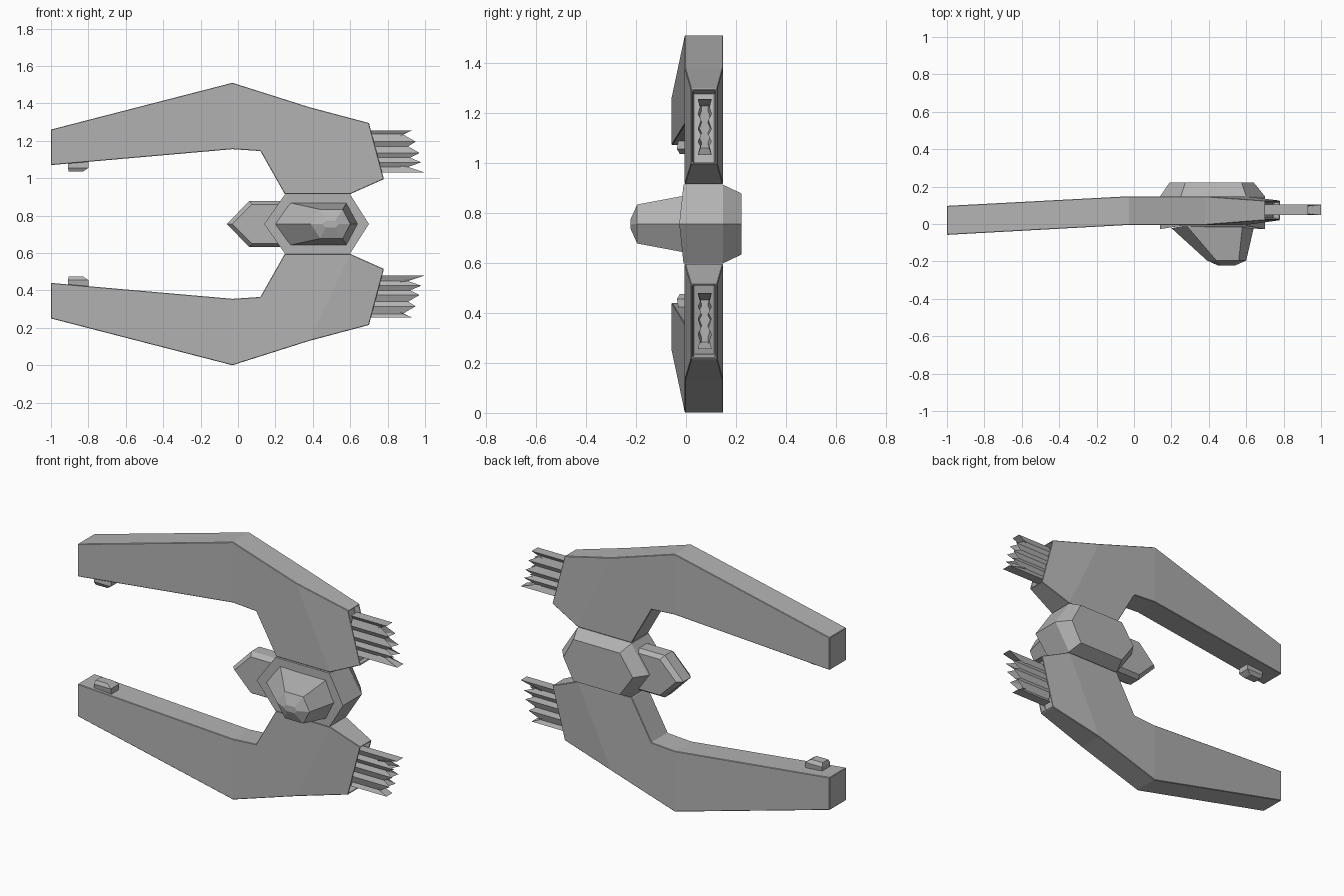
import bpy, bmesh
from mathutils import Vector

cube = bpy.data.objects.get("Cube")
if cube:
    bpy.data.objects.remove(cube)

MID = 0.755  # height of the mirror plane

hull = bpy.data.materials.new("hull grey")
hull.use_nodes = True
hull.diffuse_color = (0.45, 0.45, 0.45, 1)
hull.node_tree.nodes["Principled BSDF"].inputs["Base Color"].default_value = hull.diffuse_color


def finish(name, bm, bevel=0):
    bmesh.ops.recalc_face_normals(bm, faces=bm.faces)
    mesh = bpy.data.meshes.new(name)
    bm.to_mesh(mesh)
    bm.free()
    mesh.materials.append(hull)
    ob = bpy.data.objects.new(name, mesh)
    bpy.context.collection.objects.link(ob)
    if bevel:
        mod = ob.modifiers.new("edge", "BEVEL")
        mod.width = bevel
        mod.segments = 1
        mod.limit_method = "ANGLE"
    return ob


def loft(name, rings, bevel=0):
    """Skin a row of equal-length rings and close both ends."""
    bm = bmesh.new()
    rows = [[bm.verts.new(p) for p in ring] for ring in rings]
    for a, b in zip(rows, rows[1:]):
        for i in range(len(a)):
            j = (i + 1) % len(a)
            bm.faces.new((a[i], a[j], b[j], b[i]))
    bm.faces.new(rows[0])
    bm.faces.new(rows[-1])
    return finish(name, bm, bevel)


def hexagon(x0, x1, x2, x3, half, y, y_tip=None):
    """Hexagon facing the front, with its points at x0 and x3."""
    tip = y if y_tip is None else y_tip
    return [(x0, tip, MID), (x1, y, MID + half), (x2, y, MID + half),
            (x3, tip, MID), (x2, y, MID - half), (x1, y, MID - half)]


# Arm outline: x, z, front y, back y
F, B = -0.005, 0.148
ARM = [(-1, 1.26, -0.058, 0.097), (-0.03, 1.51, F, B), (0.38, 1.38, F, B),
       (0.70, 1.295, 0.02, 0.125), (0.78, 0.995, 0.02, 0.125), (0.60, 0.915, F, B),
       (0.25, 0.915, F, B), (0.12, 1.145, F, B), (-0.03, 1.155, F, B),
       (-1, 1.07, -0.058, 0.097)]
PANELS = [(0, 1, 8, 9), (1, 2, 5, 6, 7, 8), (2, 3, 4, 5)]


def arm(name, s):
    bm = bmesh.new()
    front = [bm.verts.new((x, f, MID + s * (z - MID))) for x, z, f, b in ARM]
    back = [bm.verts.new((x, b, MID + s * (z - MID))) for x, z, f, b in ARM]
    for panel in PANELS:
        bm.faces.new([front[i] for i in panel])
        bm.faces.new([back[i] for i in panel])
    n = len(ARM)
    for i in range(n):
        j = (i + 1) % n
        face = bm.faces.new((front[i], front[j], back[j], back[i]))
        if i == 3:
            nozzle = face
    bmesh.ops.recalc_face_normals(bm, faces=bm.faces)
    # Recessed engine opening
    bmesh.ops.inset_region(bm, faces=[nozzle], thickness=0.008, depth=0)
    bmesh.ops.inset_region(bm, faces=[nozzle], thickness=0.006, depth=-0.035)
    finish(name, bm, 0.005)


# Ragged end of the exhaust from top to bottom: z, x
RAGGED = [(1.255, 0.93), (1.235, 0.88), (1.195, 0.95), (1.17, 0.91), (1.135, 0.97),
          (1.11, 0.92), (1.085, 0.98), (1.06, 0.91), (1.03, 1.0)]


def exhaust(name, s):
    outline = []
    for side in (-1, 1):
        row = RAGGED if side < 0 else RAGGED[::-1]
        for k, (z, x) in enumerate(row):
            depth = 0.028 if k % 2 == 0 else 0.016
            outline.append((x, 0.075 + side * depth, z))

    def ring(x=None, shrink=1.0):
        return [(px if x is None else x, 0.075 + (py - 0.075) * shrink,
                 MID + s * (1.143 + (pz - 1.143) * shrink - MID)) for px, py, pz in outline]

    loft(name, [ring(0.70), ring(), ring(0.87, 0.75)])


def gun(name, s):
    def ring(z, x0, x1, y0, y1):
        z = MID + s * (z - MID)
        return [(x0, y0, z), (x1, y0, z), (x1, y1, z), (x0, y1, z)]
    loft(name, [ring(1.10, -0.91, -0.80, -0.03, 0.035),
                ring(1.055, -0.91, -0.80, -0.036, 0.04),
                ring(1.035, -0.905, -0.83, -0.025, 0.025)])


for label, s in (("upper", 1), ("lower", -1)):
    arm(label + "_arm", s)
    exhaust(label + "_exhaust", s)
    gun(label + "_gun", s)

# Central hub with a chamfered back
loft("hub", [hexagon(0.14, 0.25, 0.60, 0.70, 0.157, -0.01, -0.027),
             hexagon(0.14, 0.25, 0.60, 0.70, 0.157, B),
             hexagon(0.19, 0.275, 0.575, 0.64, 0.122, 0.222)])

# Faceted cockpit on the front
loft("cockpit", [hexagon(0.20, 0.28, 0.58, 0.64, 0.113, -0.008, -0.022),
                 hexagon(0.39, 0.44, 0.56, 0.60, 0.078, -0.195),
                 hexagon(0.45, 0.47, 0.52, 0.54, 0.018, -0.222)])

# Pointed pod beside the hub
loft("side_pod", [hexagon(-0.03, 0.075, 0.28, 0.38, 0.105, 0.01),
                  hexagon(-0.06, 0.06, 0.28, 0.38, 0.123, 0.04),
                  hexagon(-0.06, 0.06, 0.28, 0.38, 0.123, 0.11),
                  hexagon(-0.03, 0.075, 0.28, 0.38, 0.105, 0.135)])
